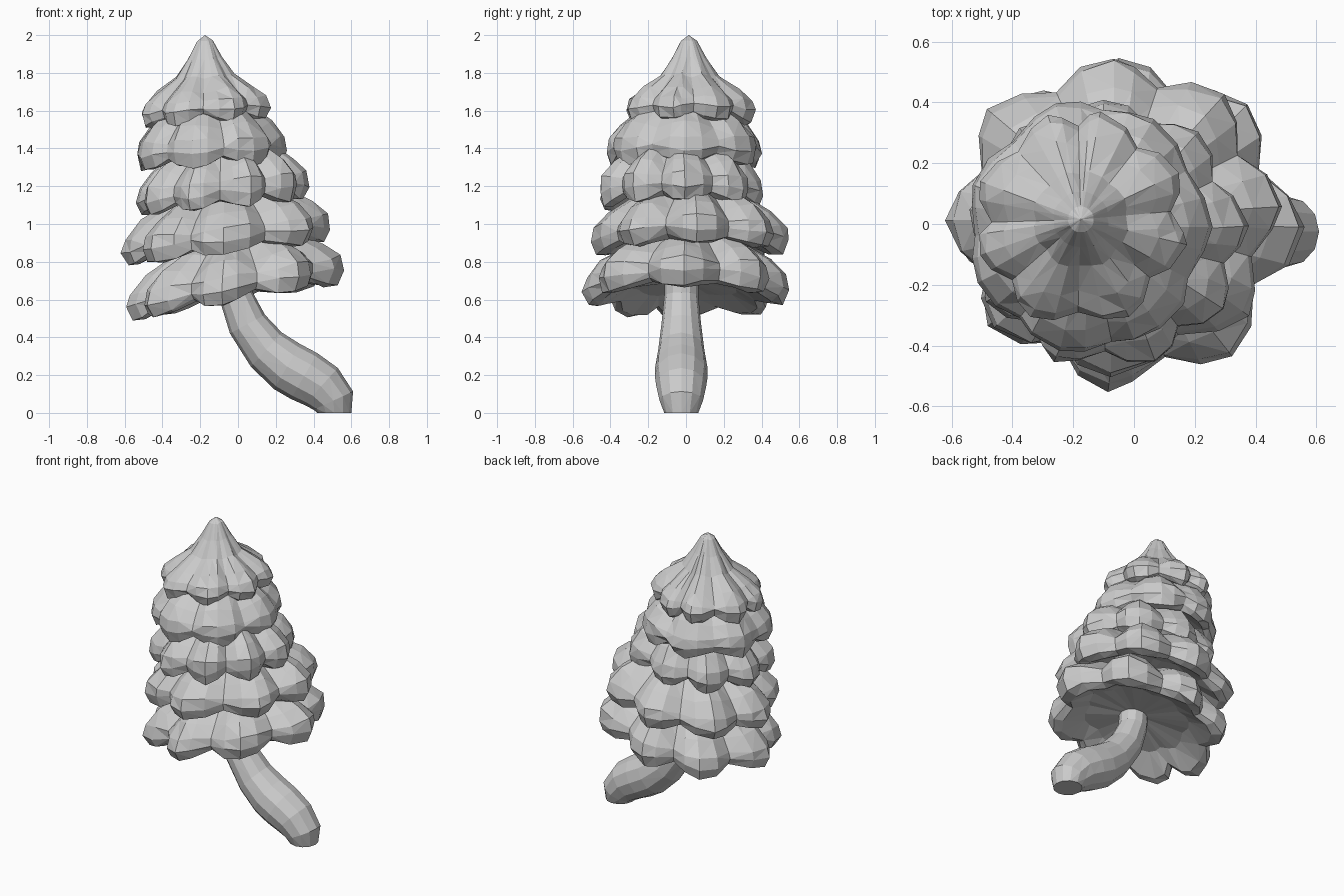
import bpy, bmesh, random
from math import sin, cos, radians, pi

random.seed(4)
cube = bpy.data.objects.get("Cube")
if cube:
    bpy.data.objects.remove(cube, do_unlink=True)

# One plain clay colour for everything
grey = bpy.data.materials.new("pale_grey")
grey.use_nodes = True
grey.diffuse_color = (0.6, 0.6, 0.6, 1)
bsdf = grey.node_tree.nodes["Principled BSDF"]
bsdf.inputs["Base Color"].default_value = grey.diffuse_color
bsdf.inputs["Roughness"].default_value = 0.8


def skin(name, rings, start, end):
    """Join rings of points into a closed, flat-shaded body with pointed caps."""
    bm = bmesh.new()
    loops = [[bm.verts.new(p) for p in ring] for ring in rings]
    first, last = bm.verts.new(start), bm.verts.new(end)
    n = len(loops[0])
    for i in range(n):
        j = (i + 1) % n
        for low, high in zip(loops, loops[1:]):
            bm.faces.new((low[i], low[j], high[j], high[i]))
        bm.faces.new((first, loops[0][j], loops[0][i]))
        bm.faces.new((last, loops[-1][i], loops[-1][j]))
    bmesh.ops.triangulate(bm, faces=bm.faces[:], quad_method='SHORT_EDGE')
    bmesh.ops.recalc_face_normals(bm, faces=bm.faces[:])
    mesh = bpy.data.meshes.new(name)
    bm.to_mesh(mesh)
    bm.free()
    mesh.materials.append(grey)
    obj = bpy.data.objects.new(name, mesh)
    bpy.context.collection.objects.link(obj)
    return obj


def wobble(size):
    return random.uniform(-size, size)


def tier(name, centre, rx, ry, slope, lobes, amp, profile, tip):
    """Skirt of foliage: fat lobes at the given angles, pinched in between."""
    cx, cy, cz = centre
    samples = []
    for k, a in enumerate(lobes):
        gap = (lobes[(k + 1) % len(lobes)] - a) % 360
        for step in range(4):
            t = step / 4
            dip = (1 - abs(2 * t - 1)) ** 1.6
            samples.append((radians(a + gap * t + wobble(2)), dip))
    rings = []
    for frac, dz in profile:
        ring = []
        for ang, dip in samples:
            pinch = dip * frac ** 2
            r = frac * (1 - amp * dip * frac + wobble(0.015))
            x, y = rx * r * cos(ang), ry * r * sin(ang)
            z = cz + dz * (1 - 0.5 * pinch) + 0.015 * pinch + slope * x
            ring.append((cx + x, cy + y, z + wobble(0.01) * frac))
        rings.append(ring)
    return skin(name, rings, (cx, cy, cz + 0.03), (cx, cy, tip))


# Rim sections as (radius fraction, height from rim), from underside to top
SKIRT = [(0.58, 0.0), (0.83, -0.085), (0.94, -0.085), (1.0, -0.015),
         (0.97, 0.06), (0.82, 0.145), (0.6, 0.215), (0.35, 0.26)]
CROWN = [(0.55, -0.02), (0.83, -0.085), (0.94, -0.075), (1.0, -0.01),
         (0.94, 0.045), (0.75, 0.105), (0.45, 0.175), (0.26, 0.27),
         (0.12, 0.36)]

# Foliage tiers, bottom to top
tier("bottom_tier", (-0.02, 0, 0.67), 0.575, 0.55, 0.18,
     [0, 48, 92, 132, 184, 218, 262, 307], 0.18, SKIRT, 0.94)
tier("lower_tier", (-0.065, 0.025, 0.925), 0.555, 0.525, 0.12,
     [5, 50, 92, 138, 182, 225, 270, 322], 0.16, SKIRT, 1.2)
tier("middle_tier", (-0.085, -0.035, 1.17), 0.46, 0.45, 0.1,
     [5, 50, 92, 130, 170, 210, 248, 288, 326], 0.15, SKIRT, 1.44)
tier("upper_tier", (-0.15, -0.01, 1.39), 0.405, 0.42, 0.05,
     [0, 58, 105, 160, 205, 255, 308], 0.09, SKIRT, 1.66)
tier("crown", (-0.175, 0.015, 1.61), 0.355, 0.36, 0.06,
     [25, 78, 108, 160, 200, 243, 295, 345], 0.16, CROWN, 2.0)

# Bent trunk: x, z, radius and tilt of each ring
SPINE = [(0.51, 0, 0.09, 0), (0.505, 0.065, 0.115, 25), (0.44, 0.14, 0.132, 48),
         (0.35, 0.195, 0.14, 60), (0.26, 0.245, 0.138, 60),
         (0.15, 0.335, 0.122, 48), (0.05, 0.47, 0.105, 28),
         (-0.01, 0.62, 0.09, 12), (-0.03, 0.85, 0.09, 0)]
SIDES = 12
rings = []
for x, z, r, tilt in SPINE:
    ring = []
    for i in range(SIDES):
        a = 2 * pi * i / SIDES
        u, v = r * cos(a), r * sin(a)
        ring.append((x + u * cos(radians(tilt)), v - 0.025,
                     max(0, z + u * sin(radians(tilt)))))
    rings.append(ring)
skin("trunk", rings, (0.51, -0.025, 0), (-0.03, -0.025, 0.87))
